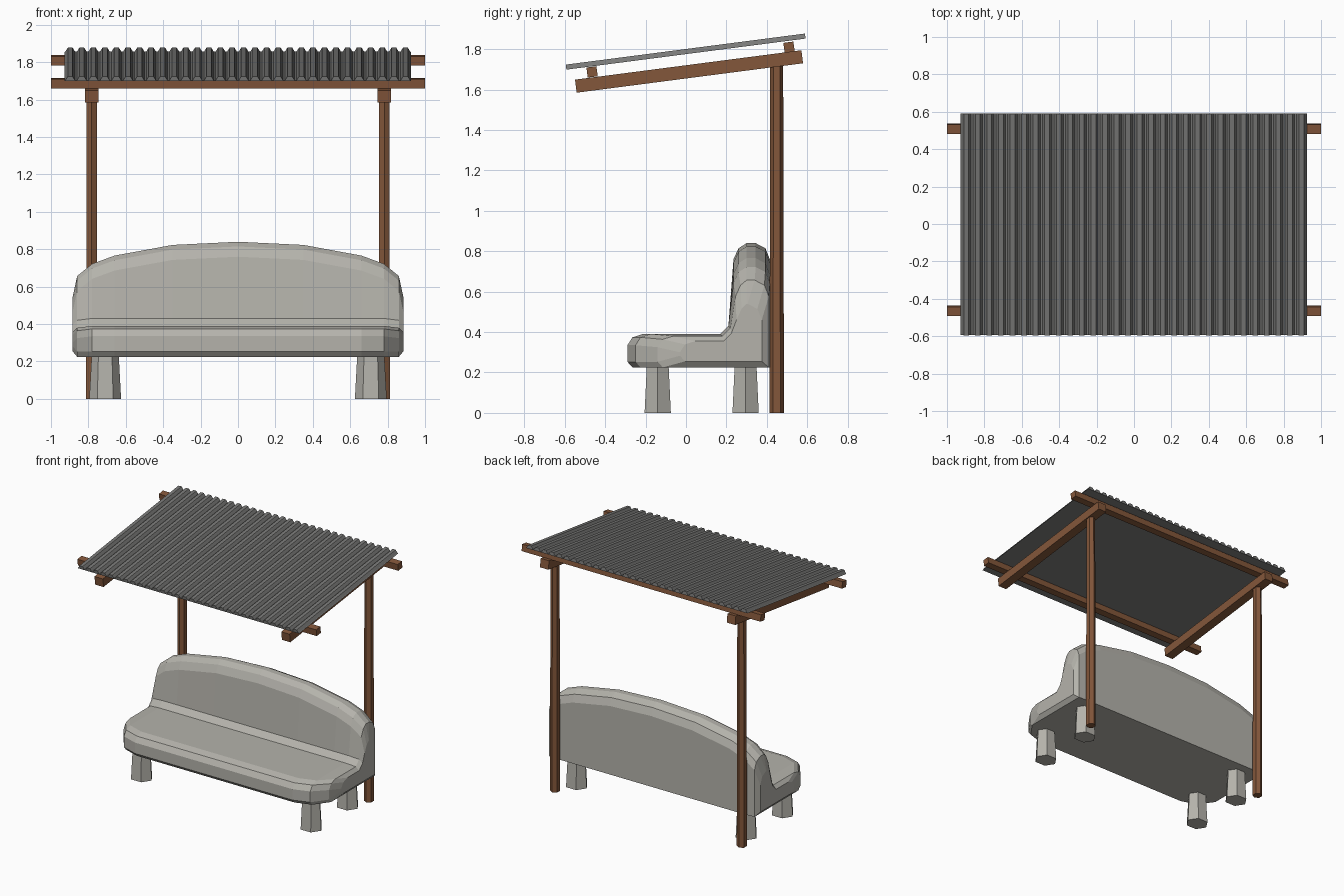
import bpy, bmesh, math
from mathutils import Matrix, Vector

cube = bpy.data.objects.get("Cube")
if cube:
    bpy.data.objects.remove(cube, do_unlink=True)


def material(name, rgb):
    m = bpy.data.materials.new(name)
    m.use_nodes = True
    m.diffuse_color = (*rgb, 1)
    m.node_tree.nodes["Principled BSDF"].inputs["Base Color"].default_value = (*rgb, 1)
    return m


stone = material("pale stone", (0.46, 0.45, 0.41))
wood = material("brown wood", (0.23, 0.095, 0.043))
metal = material("grey roof sheet", (0.19, 0.19, 0.185))


def finish(name, bm, mat):
    bmesh.ops.recalc_face_normals(bm, faces=bm.faces)
    mesh = bpy.data.meshes.new(name)
    bm.to_mesh(mesh)
    bm.free()
    mesh.materials.append(mat)
    ob = bpy.data.objects.new(name, mesh)
    bpy.context.collection.objects.link(ob)
    return ob


def loft(name, rings, mat):
    """Skin equal-length rings of points and cap both ends."""
    bm = bmesh.new()
    rows = [[bm.verts.new(p) for p in ring] for ring in rings]
    n = len(rows[0])
    for a, b in zip(rows, rows[1:]):
        for i in range(n):
            j = (i + 1) % n
            bm.faces.new((a[i], a[j], b[j], b[i]))
    bm.faces.new(rows[0])
    bm.faces.new(rows[-1])
    return finish(name, bm, mat)


def box(name, centre, size, tilt, mat):
    bm = bmesh.new()
    bmesh.ops.create_cube(bm, size=1, matrix=Matrix.Translation(centre)
                          @ Matrix.Rotation(tilt, 4, "X") @ Matrix.Diagonal((*size, 1)))
    return finish(name, bm, mat)


def hexagon(x, y, z, rx, ry, turn=0):
    angles = [turn + k * math.pi / 3 for k in range(6)]
    return [(x + rx * math.cos(a), y + ry * math.sin(a), z) for a in angles]


# Bench: one seat-and-back section, varied towards the rounded ends
def bench_section(x, front, base, seat, top, rear, lean):
    return [(x, y, z) for y, z in (
        (front + 0.025, base), (front, base + 0.028),
        (front, seat - 0.055), (front + 0.025, seat - 0.016), (front + 0.075, seat),
        (0.17 + lean, seat), (0.21 + lean, seat + 0.04),
        (0.235 + lean, top - 0.08), (0.26 + lean, top - 0.025), (0.30, top),
        (rear - 0.07, top), (rear - 0.022, top - 0.025), (rear, top - 0.08),
        (rear, base))]


half = [(0.35, -0.29, 0.225, 0.39, 0.823, 0.415, 0),
        (0.66, -0.29, 0.225, 0.39, 0.766, 0.415, 0),
        (0.78, -0.25, 0.225, 0.39, 0.722, 0.415, 0),
        (0.86, -0.14, 0.225, 0.38, 0.657, 0.41, 0.01),
        (0.885, -0.03, 0.255, 0.355, 0.54, 0.375, 0.015)]
stations = [(-s[0], *s[1:]) for s in reversed(half)]
stations += [(0, -0.29, 0.225, 0.39, 0.84, 0.415, 0)] + half
loft("bench", [bench_section(*s) for s in stations], stone)

# Legs, posts and rafters on both sides
slope = math.radians(7.4)
for side, sx in (("left", 1), ("right", -1)):
    for place, y in (("front", -0.14), ("back", 0.295)):
        loft(f"{place}_{side}_leg",
             [hexagon(sx * 0.71, y, 0, 0.085, 0.075),
              hexagon(sx * 0.71, y, 0.24, 0.072, 0.062)], stone)
    loft(f"{side}_post",
         [hexagon(sx * 0.782, 0.449, 0, 0.035, 0.036, math.pi / 2),
          hexagon(sx * 0.782, 0.449, 1.73, 0.031, 0.032, math.pi / 2)], wood)
    box(f"{side}_rafter", (sx * 0.782, 0.015, 1.69), (0.07, 1.13, 0.065), slope, wood)

# Cross beams carrying the roof
for place, y, z in (("front", -0.465, 1.688), ("back", 0.51, 1.81)):
    box(f"{place}_cross_beam", (0, y, z), (2, 0.05, 0.05), slope, wood)

# Ribbed roof sheet with a flat underside
ribs, left, pitch = 30, -0.928, 0.0618
profile = [(left, 0)]
for i in range(ribs):
    x = left + i * pitch
    profile += [(x + 0.005, 0.004), (x + 0.018, 0.025),
                (x + pitch - 0.018, 0.025), (x + pitch - 0.005, 0.004)]
profile.append((left + ribs * pitch, 0))
roof = loft("roof_sheet", [[(x, y, z) for x, z in profile] for y in (-0.597, 0.597)], metal)
roof.data.transform(Matrix.Translation(Vector((0, 0, 1.776))) @ Matrix.Rotation(slope, 4, "X"))
